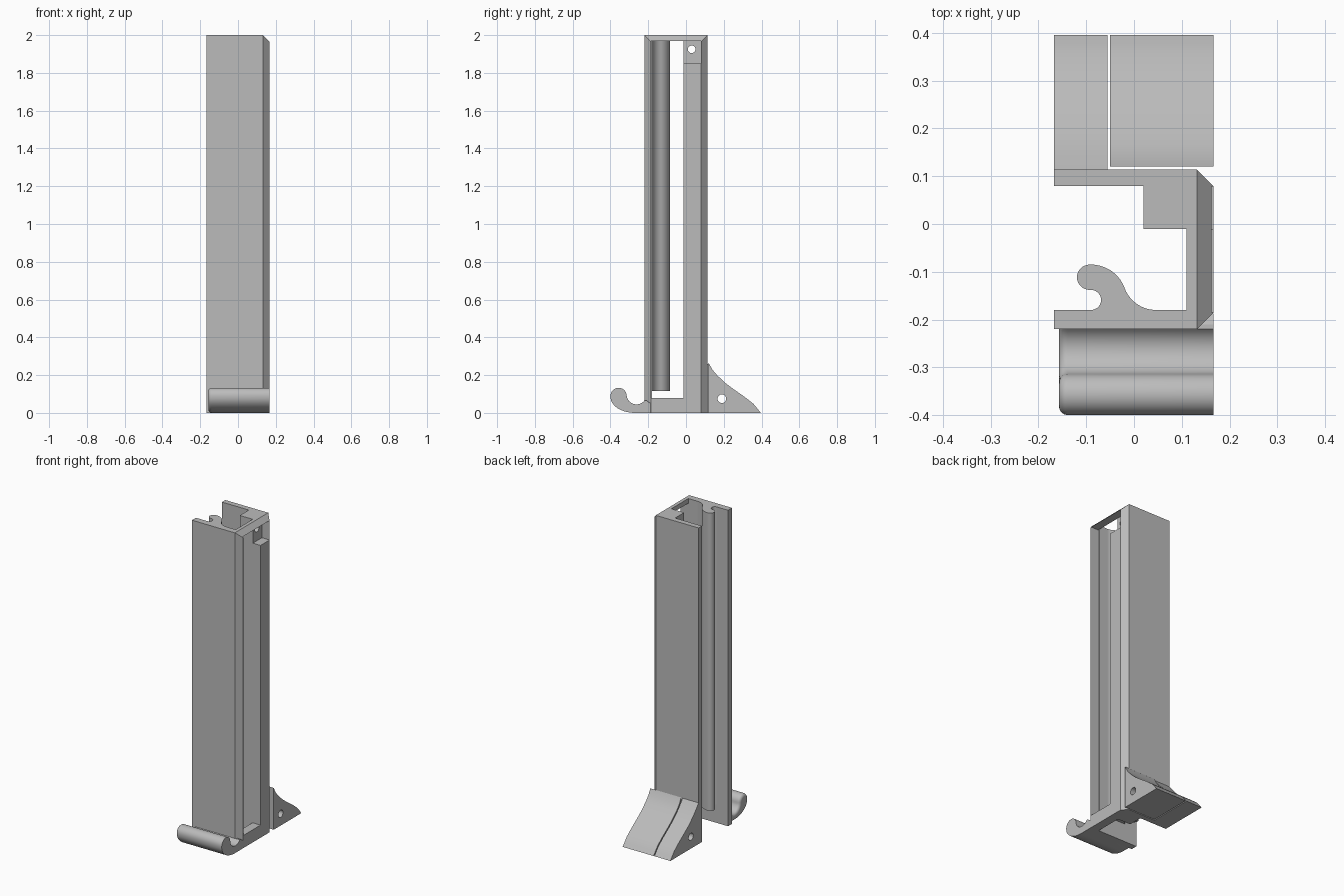
import bpy, bmesh, math
from mathutils import Vector

cube = bpy.data.objects.get("Cube")
if cube:
    bpy.data.objects.remove(cube, do_unlink=True)

grey = bpy.data.materials.new("plain grey")
grey.use_nodes = True
COLOUR = (0.5, 0.5, 0.5, 1)
grey.diffuse_color = COLOUR
grey.node_tree.nodes["Principled BSDF"].inputs["Base Color"].default_value = COLOUR


def arc(cx, cy, rx, start, end, ry=None, n=14):
    ry = ry or rx
    angles = [math.radians(start + (end - start) * i / n) for i in range(n + 1)]
    return [(cx + rx * math.cos(a), cy + ry * math.sin(a)) for a in angles]


def prism(name, profile, axis, low, high, round_end=0):
    """Extrude a closed profile along an axis: x takes (y, z), y takes (x, z), z takes (x, y)."""
    place = {"x": lambda p: (low, p[0], p[1]),
             "y": lambda p: (p[0], low, p[1]),
             "z": lambda p: (p[0], p[1], low)}[axis]
    step = Vector([(high - low) * (a == axis) for a in "xyz"])
    bm = bmesh.new()
    cap = bm.faces.new([bm.verts.new(place(p)) for p in profile])
    rim = list(cap.edges)
    new = bmesh.ops.extrude_face_region(bm, geom=[cap], use_keep_orig=True)["geom"]
    bmesh.ops.translate(bm, vec=step, verts=[v for v in new if isinstance(v, bmesh.types.BMVert)])
    bmesh.ops.recalc_face_normals(bm, faces=bm.faces)
    if round_end:
        bmesh.ops.bevel(bm, geom=rim, offset=round_end, segments=5, profile=0.5,
                        affect="EDGES", clamp_overlap=False)
    mesh = bpy.data.meshes.new(name)
    bm.to_mesh(mesh)
    bm.free()
    mesh.materials.append(grey)
    obj = bpy.data.objects.new(name, mesh)
    bpy.context.collection.objects.link(obj)
    return obj


def box(name, x, y, z):
    return prism(name, [(x[0], y[0]), (x[1], y[0]), (x[1], y[1]), (x[0], y[1])], "z", *z)


def cone(name, y, z, r_low, r_high, x_low, x_high):
    bm = bmesh.new()
    bmesh.ops.create_cone(bm, cap_ends=True, segments=32, radius1=r_low, radius2=r_high,
                          depth=x_high - x_low)
    for v in bm.verts:
        v.co = ((x_low + x_high) / 2 + v.co.z, y + v.co.x, z + v.co.y)
    bmesh.ops.recalc_face_normals(bm, faces=bm.faces)
    mesh = bpy.data.meshes.new(name)
    bm.to_mesh(mesh)
    bm.free()
    mesh.materials.append(grey)
    obj = bpy.data.objects.new(name, mesh)
    bpy.context.collection.objects.link(obj)
    return obj


def cut(obj, *cutters):
    for c in cutters:
        c.hide_render = True
        mod = obj.modifiers.new("cut", "BOOLEAN")
        mod.operation, mod.solver, mod.object = "DIFFERENCE", "EXACT", c
    bpy.context.view_layer.update()
    graph = bpy.context.evaluated_depsgraph_get()
    mesh = bpy.data.meshes.new_from_object(obj.evaluated_get(graph))
    obj.modifiers.clear()
    obj.data = mesh
    for c in cutters:
        bpy.data.objects.remove(c, do_unlink=True)


# Tall channel with an inner post and chamfered outer corners
LEFT, RIGHT, FRONT, BACK, CH = -0.168, 0.166, -0.22, 0.114, 0.034
channel = prism("channel", [
    (LEFT, FRONT), (RIGHT - CH, FRONT), (RIGHT, FRONT + CH), (RIGHT, BACK - CH),
    (RIGHT - CH, BACK), (LEFT, BACK), (LEFT, 0.08), (0.02, 0.08), (0.02, -0.01),
    (0.11, -0.01), (0.11, -0.18), (LEFT, -0.18)], "z", 0, 2)
cut(channel,
    box("window_cutter", (0.105, 0.3), (-0.184, -0.012), (0.08, 1.97)),
    box("pocket_cutter", (0.112, 0.3), (-0.05, 0.079), (1.85, 1.97)),
    prism("top_chamfer_cutter", [(RIGHT - CH, 2), (RIGHT + CH, 2 - 2 * CH), (0.3, 2.1),
                                 (RIGHT - CH, 2.1)], "y", -0.4, 0.4),
    cone("post_hole_cutter", 0.03, 1.925, 0.02, 0.02, -0.05, 0.2))

# Curled rib running up the inside of the front wall
rib = (arc(0.046, -0.11, 0.07, 270, 200) + arc(-0.09, -0.16, 0.075, 20, 90)
       + arc(-0.093, -0.1115, 0.0265, 90, 270) + arc(-0.09, -0.159, 0.021, 90, -90)
       + [(-0.09, -0.19), (0.046, -0.19)])
prism("curled_rib", rib, "z", 0.115, 2)

# Curled front foot with a rounded end
hook = (arc(-0.27, 0.085, 0.13, 180, 270, ry=0.085) + [(-0.187, 0), (-0.187, 0.05), (-0.21, 0.066)]
        + arc(-0.262, 0.098, 0.053, -37, -165) + arc(-0.357, 0.09, 0.043, 5, 175))
prism("front_foot", hook, "x", -0.157, RIGHT, round_end=0.018)

# Back wedge in two pieces separated by a thin gap, with a countersunk hole
slope = [(0.14, 0.228), (0.167, 0.197), (0.21, 0.157), (0.257, 0.122), (0.31, 0.085),
         (0.357, 0.048), (0.378, 0.023), (0.396, 0)]


def wedge(name, start, x_low, x_high):
    obj = prism(name, [(start, 0), (start, 0.265)] + slope, "x", x_low, x_high)
    cut(obj, cone("bore_cutter", 0.19, 0.075, 0.023, 0.023, -0.3, 0.3),
        cone("countersink_cutter", 0.19, 0.075, 0.023, 0.0606, 0.08, 0.176))


wedge("back_wedge_small", 0.11, LEFT, -0.056)
wedge("back_wedge_large", 0.12, -0.05, RIGHT)

# Smooth the curved walls, keep the edges crisp
for obj in bpy.context.collection.objects:
    if obj.type == "MESH" and grey.name in obj.data.materials:
        obj.select_set(True)
        bpy.context.view_layer.objects.active = obj
bpy.ops.object.shade_smooth_by_angle(angle=math.radians(30))
